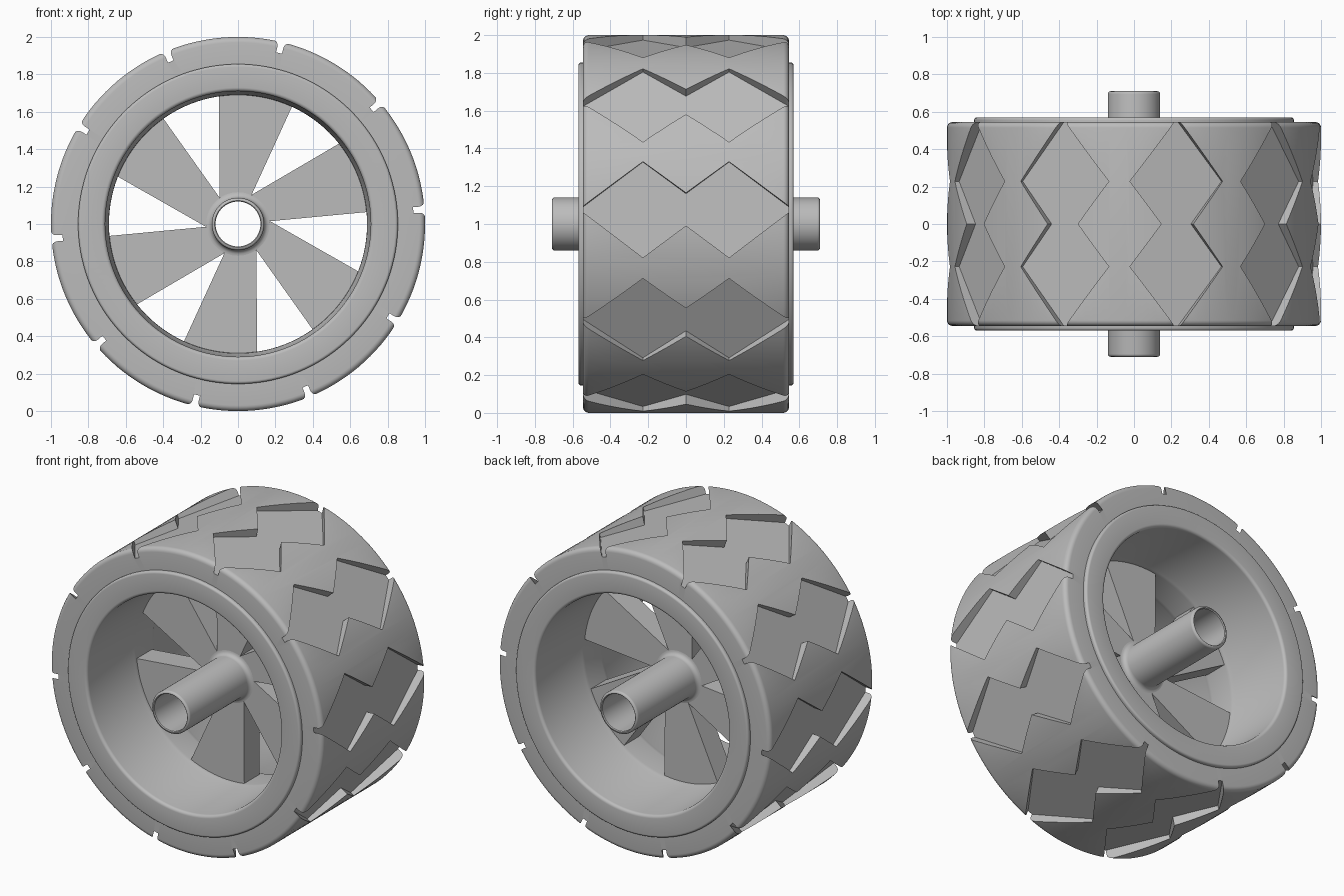
import bpy, bmesh
from math import radians, cos, sin
from mathutils import Matrix, Vector

cube = bpy.data.objects.get("Cube")
if cube:
    bpy.data.objects.remove(cube, do_unlink=True)

GREY = (0.5, 0.5, 0.5, 1)
grey = bpy.data.materials.new("plain grey")
grey.use_nodes = True
grey.diffuse_color = GREY
grey.node_tree.nodes["Principled BSDF"].inputs["Base Color"].default_value = GREY


def make_object(name, bm):
    bmesh.ops.recalc_face_normals(bm, faces=bm.faces)
    mesh = bpy.data.meshes.new(name)
    bm.to_mesh(mesh)
    bm.free()
    mesh.materials.append(grey)
    obj = bpy.data.objects.new(name, mesh)
    obj.location.z = 1
    bpy.context.collection.objects.link(obj)
    return obj


def smooth(obj):
    bpy.ops.object.select_all(action='DESELECT')
    obj.select_set(True)
    bpy.context.view_layer.objects.active = obj
    bpy.ops.object.shade_smooth_by_angle(angle=radians(32))


def lathe(name, half, segments=144):
    """Turn a (radius, y) half profile, mirrored in y, around the axle."""
    loop = half + [(r, -y) for r, y in reversed(half)]
    bm = bmesh.new()
    rings = []
    for i in range(segments):
        a = radians(360 * i / segments)
        rings.append([bm.verts.new((r * cos(a), y, r * sin(a))) for r, y in loop])
    for i, ring in enumerate(rings):
        after = rings[(i + 1) % segments]
        for j in range(len(loop)):
            k = (j + 1) % len(loop)
            bm.faces.new((ring[j], ring[k], after[k], after[j]))
    return make_object(name, bm)


def prism(bm, points, offset):
    """Add a closed prism from a polygon pushed along an offset."""
    face = bm.faces.new([bm.verts.new(p) for p in points])
    ext = bmesh.ops.extrude_face_region(bm, geom=[face], use_keep_orig=True)
    verts = [g for g in ext["geom"] if isinstance(g, bmesh.types.BMVert)]
    bmesh.ops.translate(bm, verts=verts, vec=offset)


def fillet(r, y, size, start, end, steps=5):
    """Rounded corner points around the centre (r, y)."""
    angles = [radians(start + (end - start) * i / steps) for i in range(steps + 1)]
    return [(r + size * cos(a), y + size * sin(a)) for a in angles]


# Tyre with rounded shoulders
tyre = lathe("tyre", [(0.85, 0.545)] + fillet(0.97, 0.515, 0.03, 90, 0))

# Tread pockets: flat-floored double diamonds around the tyre
bm = bmesh.new()
side = [(0.005, 0.56), (0.255, 0.228), (0.087, 0), (0.255, -0.228), (0.005, -0.56)]
outline = side + [(-t, y) for t, y in reversed(side)]
for k in range(10):
    turn = Matrix.Rotation(radians(85.5 - 36 * k), 3, 'Y')
    prism(bm, [turn @ Vector((t, y, 0.94)) for t, y in outline],
          turn @ Vector((0, 0, 0.15)))
cutter = make_object("tread_cutter", bm)
cutter.hide_render = True
cut = tyre.modifiers.new("tread", 'BOOLEAN')
cut.operation = 'DIFFERENCE'
cut.solver = 'EXACT'
cut.object = cutter
bpy.context.view_layer.objects.active = tyre
bpy.ops.object.modifier_apply(modifier=cut.name)
bpy.data.objects.remove(cutter, do_unlink=True)
smooth(tyre)

# Rim with a deep barrel and rounded lips
rim = lathe("rim", [(0.69, 0.08), (0.692, 0.1), (0.70, 0.12)]
            + fillet(0.73, 0.55, 0.02, 180, 90) + fillet(0.84, 0.555, 0.015, 90, 0))
smooth(rim)

# Hollow axle hub flared where it meets the spokes
hub = lathe("hub", [(0.12, 0.705), (0.125, 0.71)] + fillet(0.125, 0.695, 0.015, 90, 0)
            + fillet(0.17, 0.11, 0.03, 180, 270), 64)
smooth(hub)

# Six slanted flat spokes
bm = bmesh.new()
HALF = 0.08


def polar(radius, degrees):
    a = radians(degrees)
    return Vector((radius * cos(a), -HALF, radius * sin(a)))


for k in range(6):
    base = 60 * k
    root_a, root_b = polar(0.172, base + 5), polar(0.172, base + 65)
    tip_a, tip_b = polar(0.75, base + 5.3), polar(0.69, base + 38.5)
    tip_b = root_b + (tip_b - root_b) * 1.1
    tip_b.y = -HALF
    prism(bm, [root_a, tip_a, tip_b, root_b], (0, 2 * HALF, 0))
make_object("spokes", bm)
